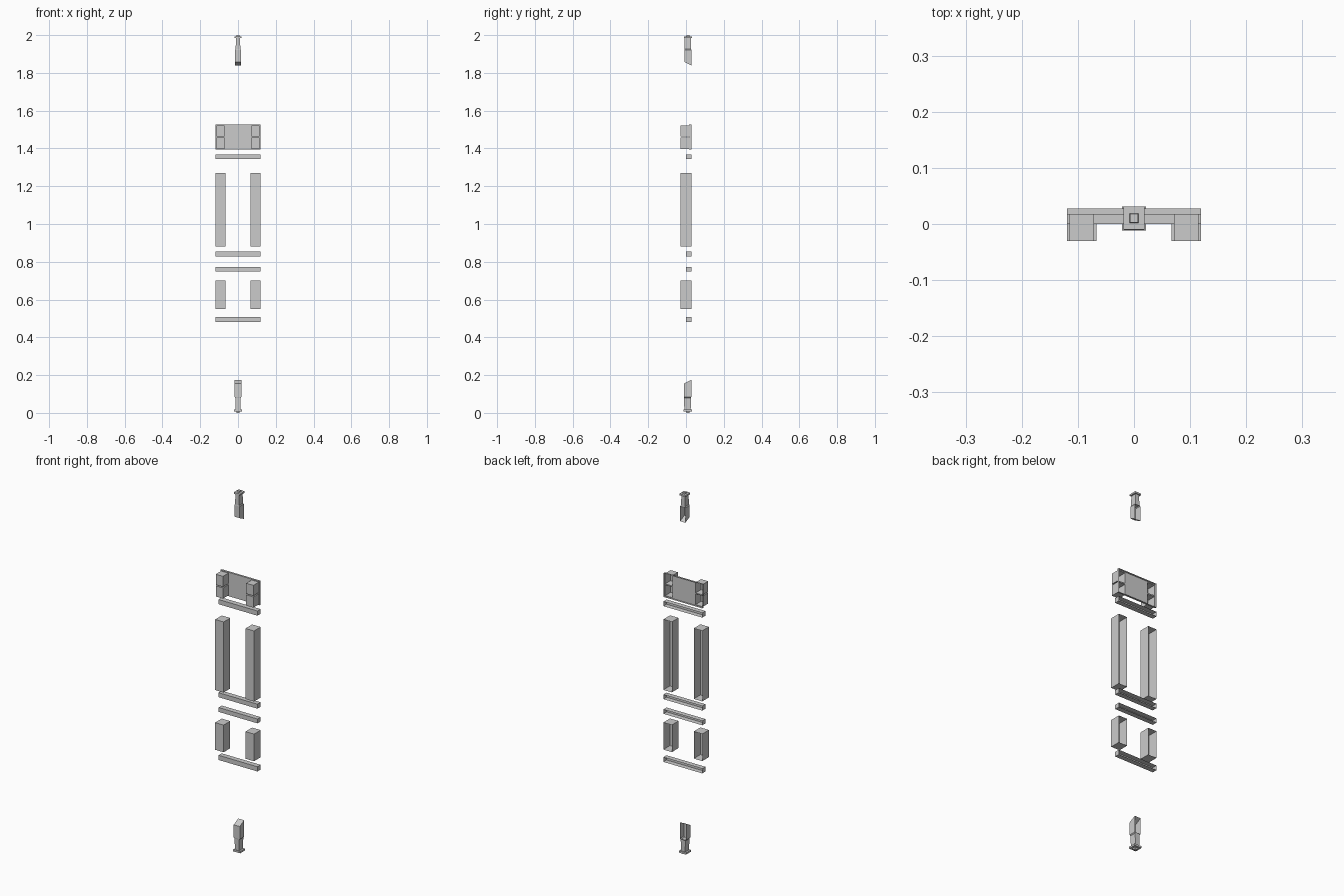
import bpy
import bmesh

if "Cube" in bpy.data.objects:
    bpy.data.objects.remove(bpy.data.objects["Cube"])

BACK = 0.028    # open rear plane shared by the parts


def finish(name, bm):
    bmesh.ops.remove_doubles(bm, verts=bm.verts, dist=1e-5)
    bmesh.ops.recalc_face_normals(bm, faces=bm.faces)
    mesh = bpy.data.meshes.new(name)
    bm.to_mesh(mesh)
    bm.free()
    obj = bpy.data.objects.new(name, mesh)
    bpy.context.collection.objects.link(obj)
    return obj


def quad(bm, *points):
    return bm.faces.new([bm.verts.new(p) for p in points])


def loft(bm, bottom, top, skip=()):
    """Box between two four-point rings ordered front-left, front-right, back-right, back-left."""
    for i, side in enumerate(("front", "right", "back", "left")):
        if side not in skip:
            j = (i + 1) % 4
            quad(bm, bottom[i], bottom[j], top[j], top[i])
    if "bottom" not in skip:
        quad(bm, *reversed(bottom))
    if "top" not in skip:
        quad(bm, *top)


def ring(x0, x1, y0, y1, z_front, z_back=None):
    zb = z_front if z_back is None else z_back
    return [(x0, y0, z_front), (x1, y0, z_front), (x1, y1, zb), (x0, y1, zb)]


def open_box(name, x0, x1, y0, y1, z0, z1):
    bm = bmesh.new()
    loft(bm, ring(x0, x1, y0, y1, z0), ring(x0, x1, y0, y1, z1), skip=("back",))
    return finish(name, bm)


# Horizontal rails, hollow at the rear
for i, (z0, z1) in enumerate([(0.482, 0.508), (0.748, 0.772), (0.829, 0.854), (1.343, 1.369)]):
    open_box(f"rail_{i + 1}", -0.119, 0.119, 0.0, BACK, z0, z1)

# Vertical posts, hollow at the rear
for label, z0, z1 in [("short_post", 0.55, 0.70), ("long_post", 0.88, 1.27)]:
    open_box(label + "_left", -0.119, -0.067, -0.03, BACK, z0, z1)
    open_box(label + "_right", 0.067, 0.119, -0.03, BACK, z0, z1)

# Head plate: shallow tray whose front is pushed out into four blocks
bm = bmesh.new()
xs = [-0.119, -0.115, -0.071, 0.071, 0.115, 0.119]
zs = [1.394, 1.398, 1.457, 1.463, 1.521, 1.526]
FACE, BLOCK = 0.017, -0.03
for i in range(5):
    for k in range(5):
        x0, x1, z0, z1 = xs[i], xs[i + 1], zs[k], zs[k + 1]
        if i in (1, 3) and k in (1, 3):
            loft(bm, ring(x0, x1, BLOCK, FACE, z0), ring(x0, x1, BLOCK, FACE, z1), skip=("back",))
        else:
            quad(bm, (x0, FACE, z0), (x1, FACE, z0), (x1, FACE, z1), (x0, FACE, z1))
    for z in (zs[0], zs[-1]):
        quad(bm, (xs[i], FACE, z), (xs[i + 1], FACE, z), (xs[i + 1], BACK, z), (xs[i], BACK, z))
for k in range(5):
    for x in (xs[0], xs[-1]):
        quad(bm, (x, FACE, zs[k]), (x, FACE, zs[k + 1]), (x, BACK, zs[k + 1]), (x, BACK, zs[k]))
finish("head_plate", bm)


# End bracket: peg, flange, tapered neck and an open-backed sloped trough
def end_bracket(name, flip=False):
    bm = bmesh.new()
    yc = 0.0095

    def square(r, z):
        return ring(-r, r, yc - r, yc + r, z)

    loft(bm, square(0.008, 0.0), square(0.009, 0.008), skip=("top",))
    loft(bm, square(0.0215, 0.008), square(0.0215, 0.018))
    loft(bm, ring(-0.012, 0.012, -0.009, 0.025, 0.018),
         ring(-0.0145, 0.0145, -0.01, 0.026, 0.08), skip=("bottom",))
    loft(bm, ring(-0.0185, 0.0185, -0.011, BACK, 0.085),
         ring(-0.0185, 0.0185, -0.011, BACK, 0.155, 0.175), skip=("back", "bottom"))
    loft(bm, ring(-0.0145, 0.0145, -0.01, 0.026, 0.08),
         ring(-0.0185, 0.0185, -0.011, BACK, 0.085), skip=("top", "bottom"))
    if flip:
        for v in bm.verts:
            v.co.x *= 0.87
            v.co.y = BACK + (v.co.y - BACK) * 0.95
            v.co.z = 2.0 - v.co.z * 0.915
    return finish(name, bm)


end_bracket("bottom_bracket")
end_bracket("top_bracket", flip=True)
